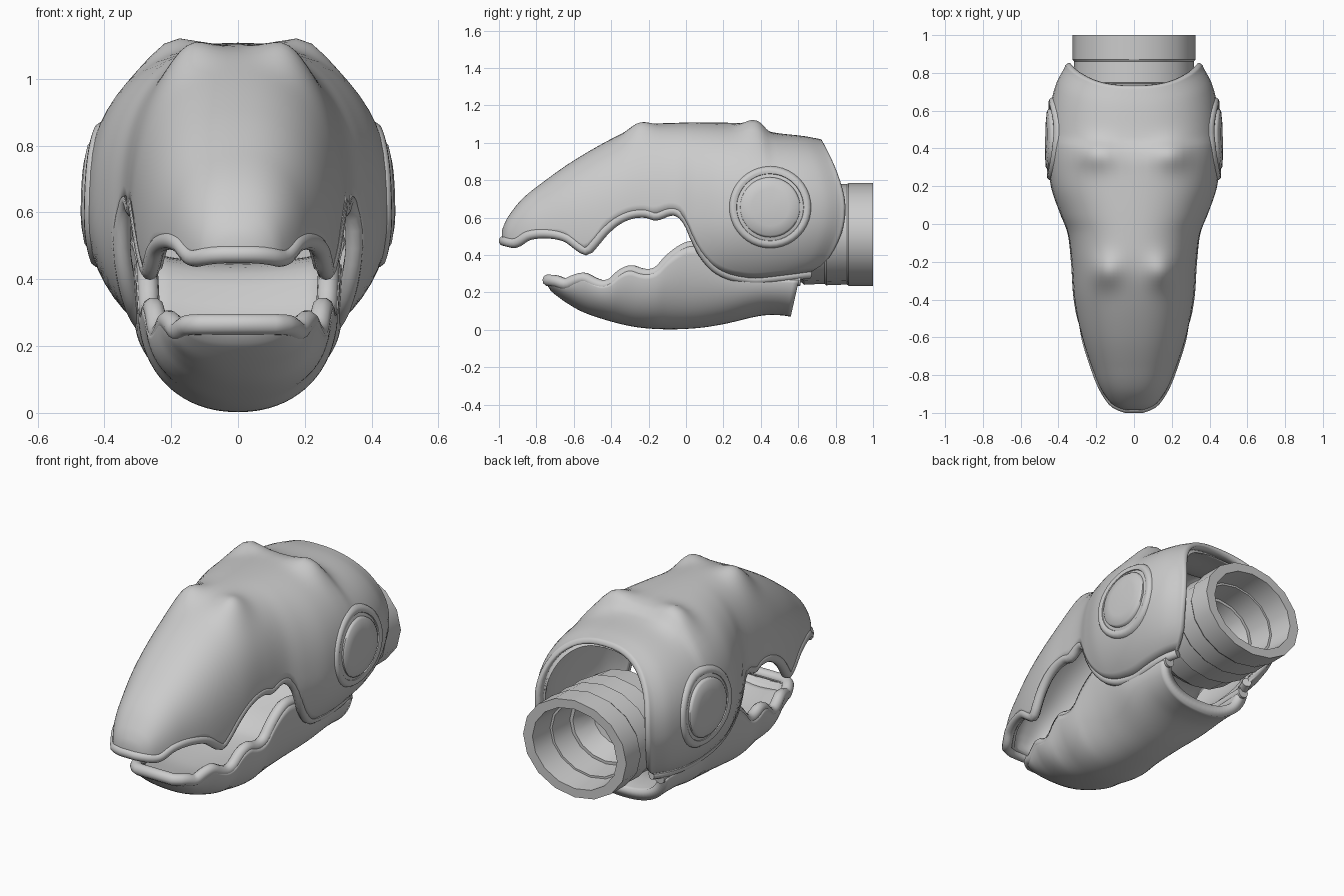
import bpy, bmesh, math
from math import sin, cos, pi, exp, asin

if "Cube" in bpy.data.objects:
    bpy.data.objects.remove(bpy.data.objects["Cube"])


def smooth_curve(pts):
    """Smooth interpolation through (key, value) points."""
    n = len(pts)

    def slope(i):
        a, b = max(i - 1, 0), min(i + 1, n - 1)
        return (pts[b][1] - pts[a][1]) / (pts[b][0] - pts[a][0])

    def f(x):
        x = min(max(x, pts[0][0]), pts[-1][0])
        i = 0
        while i < n - 2 and x > pts[i + 1][0]:
            i += 1
        (x0, y0), (x1, y1) = pts[i], pts[i + 1]
        h = x1 - x0
        t = (x - x0) / h
        return ((2*t**3 - 3*t*t + 1) * y0 + (t**3 - 2*t*t + t) * h * slope(i)
                + (3*t*t - 2*t**3) * y1 + (t**3 - t*t) * h * slope(i + 1))
    return f


def finish(ob, angle=45):
    bpy.context.view_layer.objects.active = ob
    for o in bpy.context.selected_objects:
        o.select_set(False)
    ob.select_set(True)
    bpy.ops.object.shade_smooth_by_angle(angle=math.radians(angle))


def loft(name, rows, thick=0.0, wrap=False, cap=False, angle=45):
    """Skin rows of points; optional cap on the first row and wall thickness."""
    bm = bmesh.new()
    v = [[bm.verts.new(p) for p in r] for r in rows]
    m = len(rows[0])
    for a, b in zip(v, v[1:]):
        for j in range(m if wrap else m - 1):
            k = (j + 1) % m
            bm.faces.new((a[j], b[j], b[k], a[k]))
    if cap:
        bm.faces.new(v[0])
    if wrap:
        bmesh.ops.remove_doubles(bm, verts=bm.verts, dist=1e-5)
        bmesh.ops.recalc_face_normals(bm, faces=bm.faces)
    me = bpy.data.meshes.new(name)
    bm.to_mesh(me)
    bm.free()
    ob = bpy.data.objects.new(name, me)
    bpy.context.collection.objects.link(ob)
    if thick:
        s = ob.modifiers.new("wall", 'SOLIDIFY')
        s.thickness, s.offset = thick, -1
    finish(ob, angle)
    return ob


def bead(name, pts, r):
    """Round lip running along an edge."""
    cu = bpy.data.curves.new(name, 'CURVE')
    cu.dimensions = '3D'
    cu.bevel_depth, cu.bevel_resolution, cu.use_fill_caps = r, 3, True
    sp = cu.splines.new('POLY')
    sp.points.add(len(pts) - 1)
    for p, c in zip(sp.points, pts):
        p.co = (*c, 1)
    ob = bpy.data.objects.new(name, cu)
    bpy.context.collection.objects.link(ob)


# Upper jaw: crest, half width, widest height, lower edge and back edge
crest = smooth_curve([(-.985, .53), (-.96, .59), (-.88, .695), (-.75, .80), (-.6, .905),
                      (-.4, 1.02), (-.25, 1.085), (-.1, 1.105), (.3, 1.105), (.43, 1.09),
                      (.5, 1.06), (.75, 1.035), (.85, 1.02)])
width = smooth_curve([(-.985, .045), (-.972, .085), (-.95, .12), (-.88, .17), (-.8, .207), (-.6, .275),
                      (-.4, .315), (-.2, .33), (-.05, .35), (.05, .39), (.2, .44), (.4, .458), (.6, .447),
                      (.75, .415), (.85, .365)])
middle = smooth_curve([(-.985, .48), (-.5, .53), (-.2, .6), (.2, .61), (.85, .62)])
hem = smooth_curve([(-.985, .475), (-.92, .465), (-.85, .505), (-.75, .515), (-.65, .495), (-.58, .445),
                    (-.54, .425), (-.5, .465), (-.45, .525), (-.38, .585), (-.3, .62), (-.22, .625),
                    (-.17, .61), (-.1, .635), (-.05, .63), (0, .58), (.04, .49), (.08, .41), (.15, .33),
                    (.25, .285), (.4, .27), (.6, .28), (.85, .30)])
back = smooth_curve([(.25, .58), (.28, .62), (.35, .725), (.42, .775), (.55, .825), (.7, .832),
                     (.87, .785), (1.02, .715), (1.1, .67)])
P, R = 2.35, .46


def upper_section(u, n=22):
    zc, zt, w, zb = middle(u), crest(u), width(u), hem(u)
    if zb < zc:
        a0 = -asin(min((zc - zb) / R, 1))
    else:
        a0 = asin(((zb - zc) / (zt - zc)) ** (P / 2))
    half = []
    for j in range(n + 1):
        a = a0 + (pi / 2 - a0) * j / n
        if a < 0:
            x, z = w * cos(a), zc + R * sin(a)
        else:
            x = w * max(cos(a), 0) ** (2 / P)
            z = zc + (zt - zc) * sin(a) ** (2 / P)
        y = u if u < .3 else .3 + (u - .3) / .55 * (back(z) - .3)
        if z > zc + .2:
            z += .05 * exp(-((x - .15) / .08) ** 2 - ((y + .25) / .085) ** 2)
            z += .05 * exp(-((x - .2) / .09) ** 2 - ((y - .37) / .08) ** 2)
        half.append((x, y, z))
    return half + [(-x, y, z) for x, y, z in half[-2::-1]]


stations = [-.985 + 1.835 * (i / 90) ** 1.15 for i in range(91)]
rows = [upper_section(u) for u in stations]
lip = [r[0] for r in rows[::-1]] + [r[-1] for r in rows]
# Rolled back opening
for a in (.3, .6, .9, 1.2, 1.57):
    rows.append([(x * (1 - .07 * (1 - cos(a))), y + .018 * sin(a), z - (z - .6) * .07 * (1 - cos(a)))
                 for x, y, z in rows[90]])
loft("upper_jaw", rows, .055, cap=True)
bead("upper_jaw_lip", [(x * .935, y + .01, z) for x, y, z in lip], .027)

# Lower jaw: open bowl with a scalloped edge
keel = smooth_curve([(-.745, .245), (-.72, .205), (-.6, .12), (-.5, .075), (-.3, .02), (-.13, .003),
                     (.05, .008), (.2, .03), (.4, .075), (.5, .078), (.56, .07)])
jaw_w = smooth_curve([(-.745, .12), (-.72, .16), (-.65, .20), (-.5, .25), (-.3, .287), (0, .308),
                      (.3, .31), (.56, .295)])
jaw_edge = smooth_curve([(-.745, .265), (-.70, .26), (-.65, .245), (-.6, .265), (-.55, .275), (-.5, .25),
                         (-.45, .235), (-.4, .25), (-.35, .295), (-.3, .315), (-.25, .30), (-.2, .295),
                         (-.15, .315), (-.1, .37), (-.03, .425), (.03, .445), (.12, .42), (.3, .29),
                         (.56, .265)])


def lower_section(y, n=18):
    zc, zb, ze, w = .25, keel(y), jaw_edge(y), jaw_w(y)
    half = []
    for j in range(n + 1):
        t = j / n
        a = t * pi / 2
        z = zc - (zc - zb) * sin(a) + (ze - zc) * (1 - t) ** 2
        flare = max(0, (y - .45) / .11) * .045 * (z - .07) / .2
        half.append((w * max(cos(a), 0) ** .88, y + flare, z))
    return [(-x, yy, z) for x, yy, z in half] + half[-2::-1]


lower = [lower_section(-.745 + 1.305 * (i / 70) ** 1.15) for i in range(71)]
loft("lower_jaw", lower, .06, cap=True)
edge = [r[0] for r in lower[::-1]] + [r[-1] for r in lower]
bead("lower_jaw_lip", [(x * .885, y + .008, z) for x, y, z in edge], .032)

# Mouth floor rising towards the throat
floor = smooth_curve([(-.68, .215), (-.4, .17), (0, .2), (.12, .28), (.2, .38), (.28, .42), (.5, .43)])
loft("mouth_floor", [[(jaw_w(y) * .88 * k / 4, y, floor(y) + .03 * (k / 4) ** 2) for k in range(-4, 5)]
                     for y in (-.68 + 1.18 * i / 30 for i in range(31))], .02)

# Hollow stepped neck
neck = [(0, .40), (.7, .42), (.92, .5), (.94, .62), (.98, .63), (.96, .74), (.99, .75), (.975, .86),
        (1, .87), (1, 1), (.82, 1), (.78, .86), (.74, .86), (.70, .72), (.64, .72), (.5, .6), (0, .57)]
loft("neck", [[(.325 * r * cos(2*pi*k/16), y, .51 + .275 * r * sin(2*pi*k/16)) for k in range(16)]
              for r, y in neck], wrap=True, angle=30)


# Round cheek joints following the cheek surface
def cheek_x(y, z):
    zc, zt, w = middle(y), crest(y), width(y)
    if z < zc:
        return w * max(1 - ((zc - z) / R) ** 2, 0) ** .5
    return w * (1 - ((z - zc) / (zt - zc)) ** P) ** (1 / P)


def joint(name, side, profile):
    loft(name, [[(side * (cheek_x(.45 + r * cos(2*pi*k/40), .655 + r * sin(2*pi*k/40)) + d),
                  .45 + r * cos(2*pi*k/40), .655 + r * sin(2*pi*k/40)) for k in range(40)]
                for r, d in profile], wrap=True)


for side, tag in ((1, "right"), (-1, "left")):
    joint("joint_ring_" + tag, side, [(.222, -.02), (.218, .003), (.208, .012), (.195, .012),
                                      (.18, .004), (.172, -.02)])
    joint("joint_disc_" + tag, side, [(.162, -.02), (.16, .007), (.15, .014), (.10, .014), (0, .013)])
